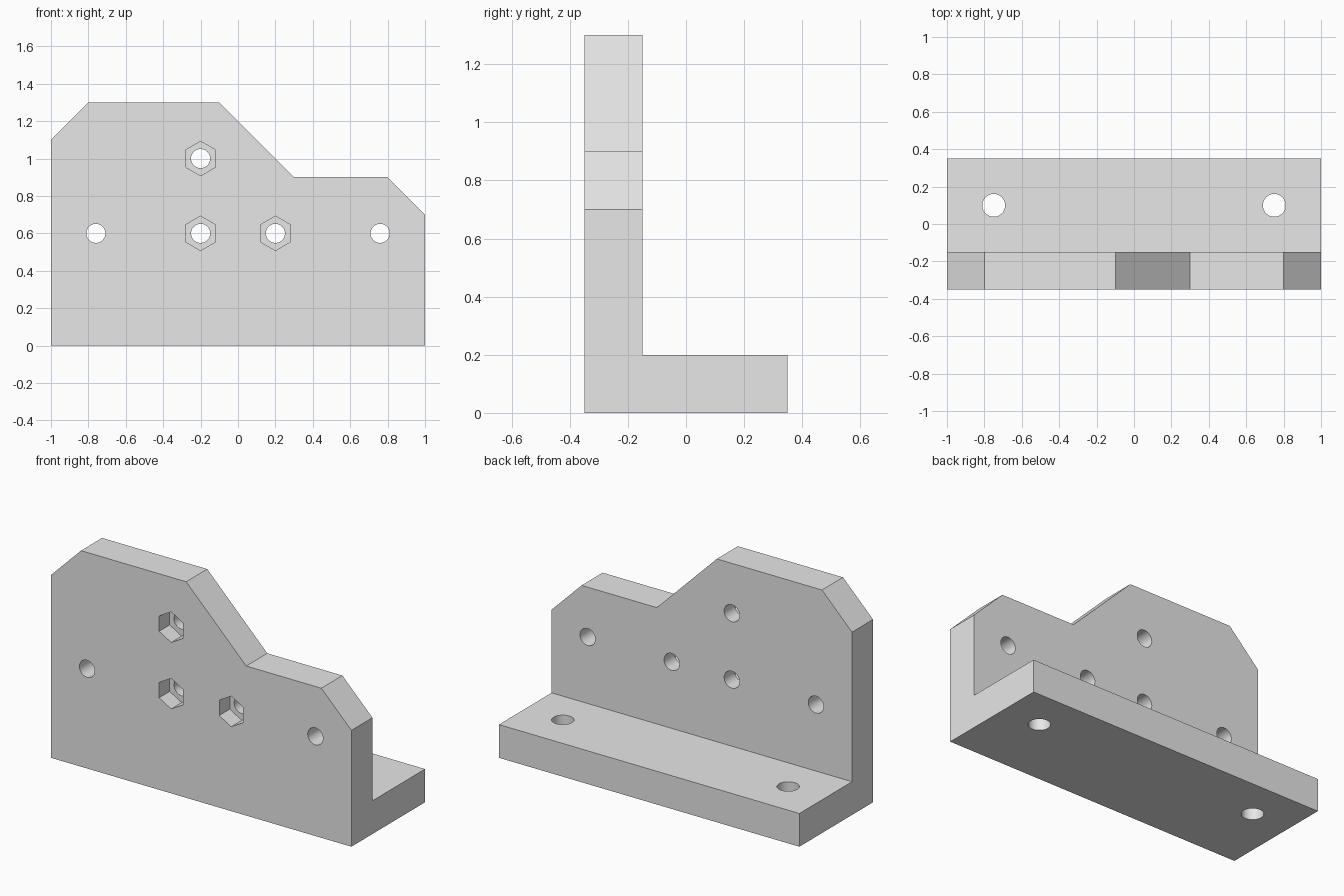
import bpy, bmesh, math
from mathutils import Vector, Matrix

cube = bpy.data.objects.get("Cube")
if cube:
    bpy.data.objects.remove(cube, do_unlink=True)

grey = bpy.data.materials.new("light_grey")
grey.use_nodes = True
grey.diffuse_color = (0.8, 0.8, 0.8, 1)
grey.node_tree.nodes["Principled BSDF"].inputs["Base Color"].default_value = (0.8, 0.8, 0.8, 1)


def prism(name, points, direction):
    """Extrude a closed loop of 3D points along a direction."""
    bm = bmesh.new()
    face = bm.faces.new([bm.verts.new(p) for p in points])
    new = bmesh.ops.extrude_face_region(bm, geom=[face])["geom"]
    verts = [g for g in new if isinstance(g, bmesh.types.BMVert)]
    bmesh.ops.translate(bm, verts=verts, vec=Vector(direction))
    bmesh.ops.recalc_face_normals(bm, faces=bm.faces)
    mesh = bpy.data.meshes.new(name)
    bm.to_mesh(mesh)
    bm.free()
    mesh.materials.append(grey)
    obj = bpy.data.objects.new(name, mesh)
    bpy.context.collection.objects.link(obj)
    return obj


def ring(radius, sides, start, axis):
    """Regular polygon about start, facing along y or z, first corner upward."""
    turn = Matrix.Rotation(math.pi / 2, 3, 'X') if axis == 'Y' else Matrix.Identity(3)
    step = math.tau / sides
    return [Vector(start) + turn @ Vector((radius * math.sin(i * step), radius * math.cos(i * step), 0))
            for i in range(sides)]


# L-shaped bracket body, left tall for trimming
section = [(-.35, 0), (.35, 0), (.35, .2), (-.15, .2), (-.15, 1.4), (-.35, 1.4)]
bracket = prism("angle_bracket", [(-1, y, z) for y, z in section], (2, 0, 0))

# Stepped and chamfered top outline
outline = [(-1.2, .9), (-.8, 1.3), (-.1, 1.3), (.3, .9), (.8, .9), (1.2, .5), (1.2, 1.6), (-1.2, 1.6)]
cutters = [prism("top_trim", [(x, -.5, z) for x, z in outline], (0, 1, 0))]

# Bolt holes through the upright, with hexagonal nut pockets on the inner three
nuts = [(-.2, 1), (-.2, .6), (.2, .6)]
for x, z in nuts + [(-.76, .6), (.76, .6)]:
    cutters.append(prism("bolt_hole", ring(.051, 48, (x, -.5, z), 'Y'), (0, .5, 0)))
for x, z in nuts:
    cutters.append(prism("nut_pocket", ring(.092, 6, (x, -.5, z), 'Y'), (0, .25, 0)))

# Mounting holes through the foot
for x in (-.75, .75):
    cutters.append(prism("mounting_hole", ring(.061, 48, (x, .1, -.1), 'Z'), (0, 0, .5)))

for cutter in cutters:
    cutter.hide_render = True
    mod = bracket.modifiers.new(cutter.name, 'BOOLEAN')
    mod.operation = 'DIFFERENCE'
    mod.solver = 'EXACT'
    mod.object = cutter

# Bake the cuts and discard the cutters
bpy.context.view_layer.update()
baked = bpy.data.meshes.new_from_object(bracket.evaluated_get(bpy.context.evaluated_depsgraph_get()))
bracket.modifiers.clear()
bracket.data = baked
for cutter in cutters:
    bpy.data.objects.remove(cutter, do_unlink=True)

# Smooth hole walls, crisp edges elsewhere
bpy.ops.object.select_all(action='DESELECT')
bracket.select_set(True)
bpy.context.view_layer.objects.active = bracket
bpy.ops.object.shade_smooth_by_angle(angle=math.radians(30))
